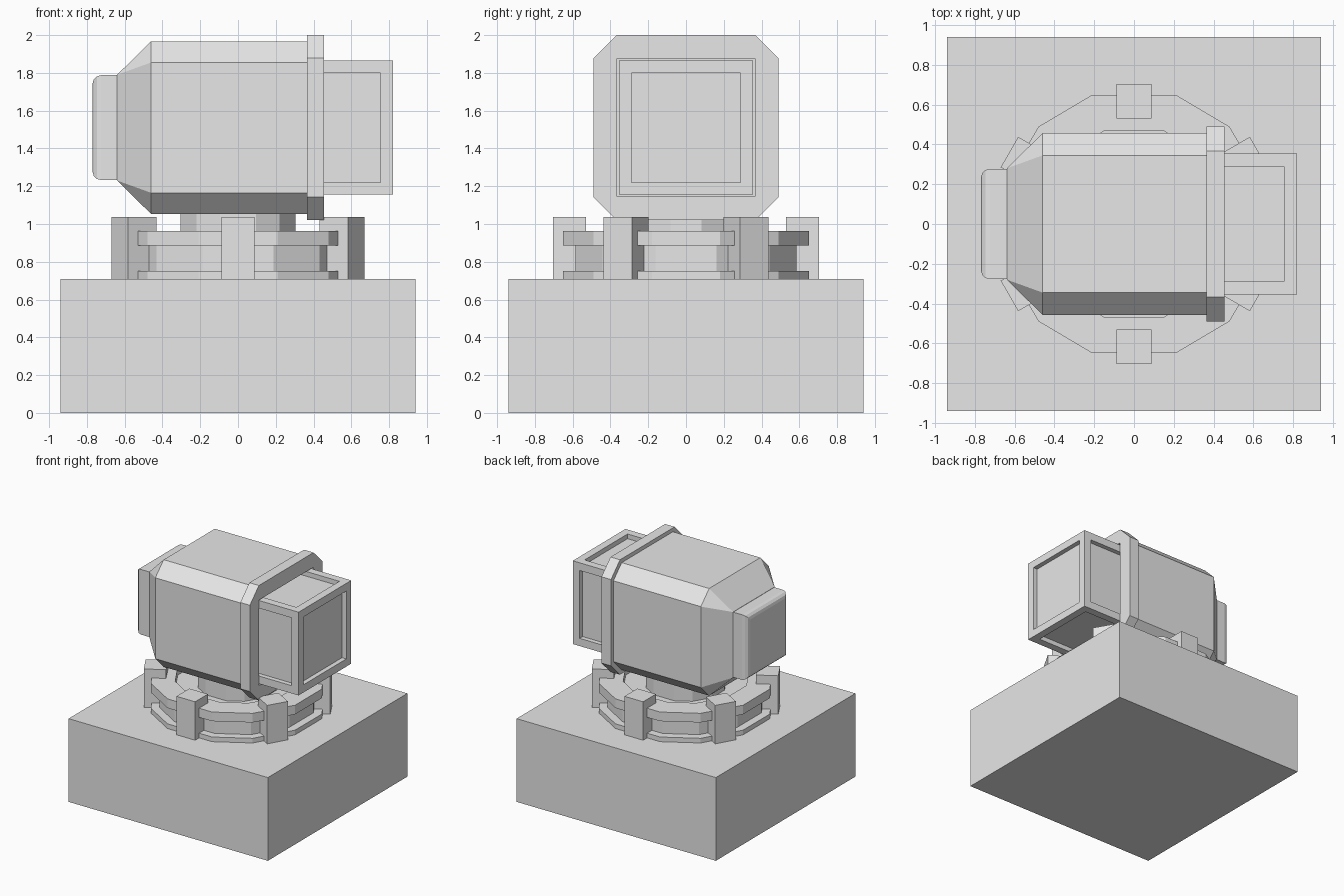
import bpy, bmesh
from math import radians, cos, sin
from mathutils import Matrix

if "Cube" in bpy.data.objects:
    bpy.data.objects.remove(bpy.data.objects["Cube"])

grey = bpy.data.materials.new("light grey")
grey.use_nodes = True
grey.diffuse_color = (0.8, 0.8, 0.8, 1)
grey.node_tree.nodes["Principled BSDF"].inputs["Base Color"].default_value = (0.8, 0.8, 0.8, 1)

MID = 1.51  # height of the head's axis


def finish(name, bm):
    bmesh.ops.remove_doubles(bm, verts=bm.verts, dist=0.0005)
    bmesh.ops.recalc_face_normals(bm, faces=bm.faces)
    mesh = bpy.data.meshes.new(name)
    bm.to_mesh(mesh)
    bm.free()
    mesh.materials.append(grey)
    obj = bpy.data.objects.new(name, mesh)
    bpy.context.scene.collection.objects.link(obj)
    return obj


def loft(name, loops):
    """Skin a row of equal-length loops and cap both ends."""
    bm = bmesh.new()
    rows = [[bm.verts.new(p) for p in loop] for loop in loops]
    n = len(rows[0])
    for a, b in zip(rows, rows[1:]):
        for i in range(n):
            j = (i + 1) % n
            bm.faces.new((a[i], a[j], b[j], b[i]))
    bm.faces.new(rows[0])
    bm.faces.new(rows[-1])
    bmesh.ops.dissolve_degenerate(bm, dist=0.0005, edges=bm.edges)
    return finish(name, bm)


def box_mesh(size, centre, turn=0):
    bm = bmesh.new()
    bmesh.ops.create_cube(bm, size=1, matrix=Matrix.Rotation(turn, 4, "Z")
                          @ Matrix.Translation(centre) @ Matrix.Diagonal((*size, 1)))
    return bm


def section(x, half, flat):
    """Chamfered square across the head's axis."""
    q = [(half, flat), (flat, half), (-flat, half), (-half, flat),
         (-half, -flat), (-flat, -half), (flat, -half), (half, -flat)]
    return [(x, y, MID + z) for y, z in q]


def outline(z, scale=1):
    """Twelve-sided turntable outline."""
    q = [(0.664, 0.18), (0.48, 0.49), (0.21, 0.65)]
    q += [(-x, y) for x, y in reversed(q)]
    q += [(-x, -y) for x, y in q]
    return [(x * scale, y * scale, z) for x, y in q]


# Pedestal
finish("base_block", box_mesh((1.88, 1.88, 0.71), (0, 0, 0.355)))

# Turntable
loft("lower_flange", [outline(0.71), outline(0.75)])
loft("turntable_core", [outline(0.71, 0.9), outline(0.89, 0.9)])
loft("upper_flange", [outline(0.885), outline(0.963), outline(0.963, 0.72), outline(0.895, 0.72)])
loft("neck", [outline(0.89, 0.46), outline(1.08, 0.46)])

# Six clamps around the turntable
for i in range(6):
    angle = radians(30 + 60 * i)
    reach = 0.617 if i % 3 == 1 else 0.637
    finish(f"clamp_{i + 1}", box_mesh((0.173, 0.176, 0.33), (reach, 0, 0.873), angle))

# Head shell, tapering to a square rear
loft("head_shell", [section(-0.64, 0.28, 0.28), section(-0.46, 0.457, 0.345),
                    section(0.37, 0.457, 0.345)])

# Collar with a square socket
loft("collar", [section(0.365, 0.49, 0.368), section(0.455, 0.49, 0.368),
                section(0.455, 0.365, 0.365), section(0.385, 0.365, 0.365)])

# Rear cap with rounded outer rim
cap = box_mesh((0.15, 0.555, 0.555), (-0.695, 0, MID))
rim = [e for e in cap.edges if all(v.co.x < -0.7 for v in e.verts)]
bmesh.ops.bevel(cap, geom=rim, offset=0.045, segments=3, profile=0.5, affect="EDGES")
finish("rear_cap", cap)

# Front box with a recessed panel in each face
front = box_mesh((0.71, 0.71, 0.71), (0.465, 0, MID))
bmesh.ops.recalc_face_normals(front, faces=front.faces)
panels = list(front.faces)
bmesh.ops.inset_individual(front, faces=panels, thickness=0.093)
bmesh.ops.inset_individual(front, faces=panels, thickness=0.0001, depth=-0.04)
finish("front_box", front)
